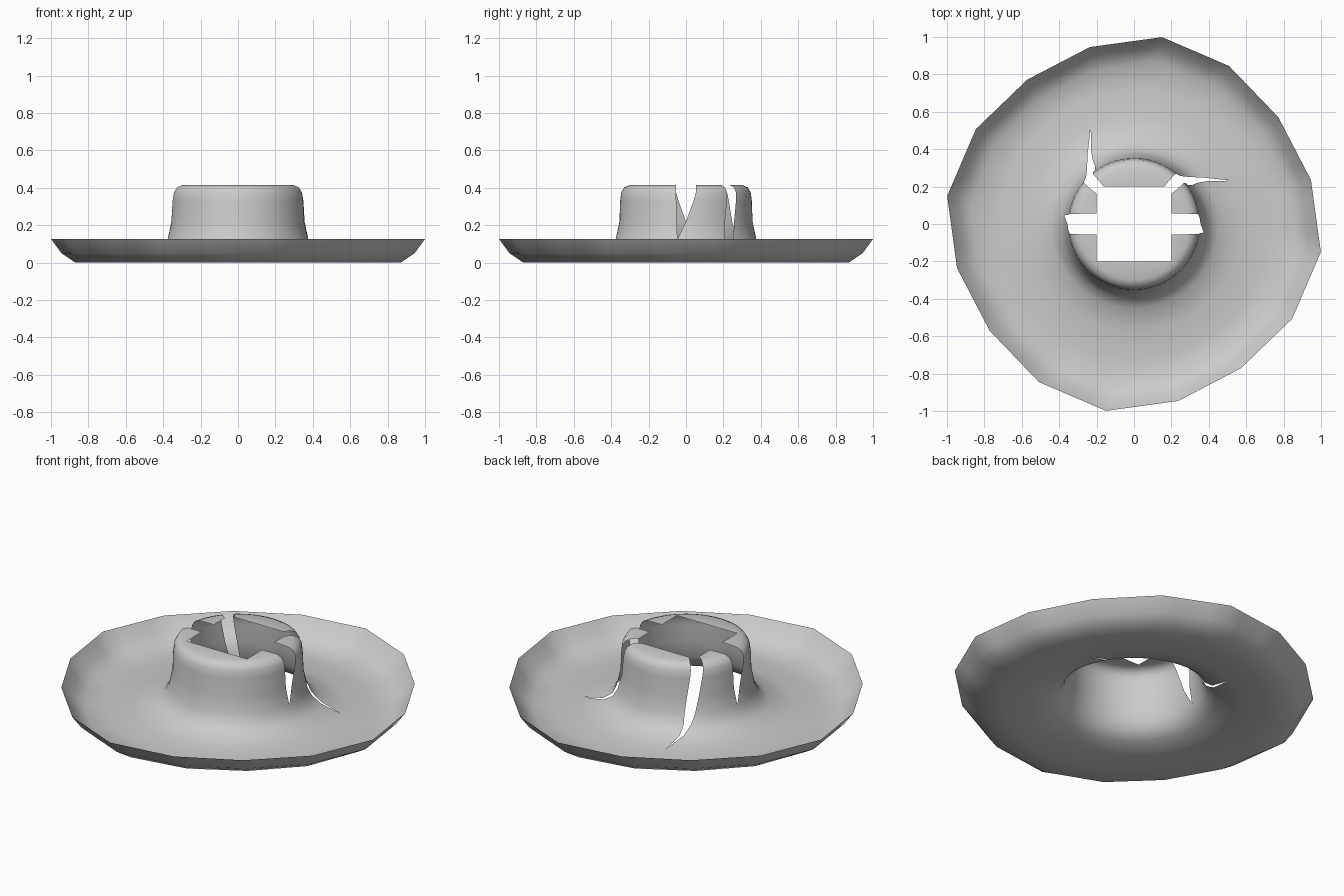
import bpy, bmesh
from math import radians, sin, cos, floor

if "Cube" in bpy.data.objects:
    bpy.data.objects.remove(bpy.data.objects["Cube"])

# Profile rings, hole to rim: radius, z, twist, side-slit half angle, corner-slit half angle, shape
RINGS = [
    (0.200, 0.415,   0, 16.0, 6.0, "square"),
    (0.300, 0.415,   0, 10.5, 6.0, "round"),
    (0.330, 0.402,   0,  9.5, 5.8, "round"),
    (0.346, 0.375,   0,  8.8, 5.6, "round"),
    (0.352, 0.330,  -1,  7.5, 5.4, "round"),
    (0.356, 0.220,  -4,  4.0, 5.2, "round"),
    (0.376, 0.125,  -7,  0.0, 4.3, "round"),
    (0.400, 0.075,  -9,  0.0, 2.8, "round"),
    (0.450, 0.035, -13,  0.0, 1.4, "round"),
    (0.570, 0.006, -21,  0.0, 0.0, "round"),
    (0.720, 0.000, -25,  0.0, 0.0, "round"),
    (0.870, 0.002, -29,  0.0, 0.0, "poly"),
    (0.945, 0.050, -31,  0.0, 0.0, "poly"),
    (1.000, 0.125, -31,  0.0, 0.0, "poly"),
]
RIM = (0.986, 1.01, 0.975, 0.96)      # corner radii of the 16-sided rim
SIDE, CORNER = (0, 180), (45, 135)    # slit directions
STEP = 22.5


def rim_point(r, base, twist):
    """Point on the straight-sided 16-gon."""
    k = floor(base / STEP + 1e-6)
    t = base / STEP - k
    a0, a1 = radians(k * STEP + twist), radians((k + 1) * STEP + twist)
    r0, r1 = r * RIM[k % 4] * (1 - t), r * RIM[(k + 1) % 4] * t
    return r0 * cos(a0) + r1 * cos(a1), r0 * sin(a0) + r1 * sin(a1)


def ring_point(ring, base, side):
    """Point on a ring; angles near a slit are pushed away from it."""
    r, z, twist, side_gap, corner_gap, shape = ring
    if shape == "poly":
        return (*rim_point(r, base, twist), z)
    angle = base
    for centres, gap in ((SIDE, side_gap), (CORNER, corner_gap)):
        for c in centres:
            d = (base - c + 180) % 360 - 180
            if abs(d) < STEP:
                s = side if d == 0 else (1 if d > 0 else -1)
                angle += s * gap * (1 - abs(d) / STEP)
    a = radians(angle + twist)
    if shape == "square":
        r /= max(abs(cos(a)), abs(sin(a)))
    return r * cos(a), r * sin(a), z


# Torn hat: one open sheet, with doubled columns where the slits split it
bm = bmesh.new()
columns = [i * STEP / 4 for i in range(64)]


def column(base, side):
    return [bm.verts.new(ring_point(ring, base, side)) for ring in RINGS]


for i, base in enumerate(columns):
    left = column(base, 1)
    right = column(columns[(i + 1) % 64], -1)
    for j in range(len(RINGS) - 1):
        bm.faces.new((left[j], left[j + 1], right[j + 1], right[j]))
bmesh.ops.remove_doubles(bm, verts=bm.verts, dist=0.0005)
for f in bm.faces:
    f.smooth = True

mesh = bpy.data.meshes.new("torn_hat")
bm.to_mesh(mesh)
bm.free()
hat = bpy.data.objects.new("torn_hat", mesh)
bpy.context.collection.objects.link(hat)
